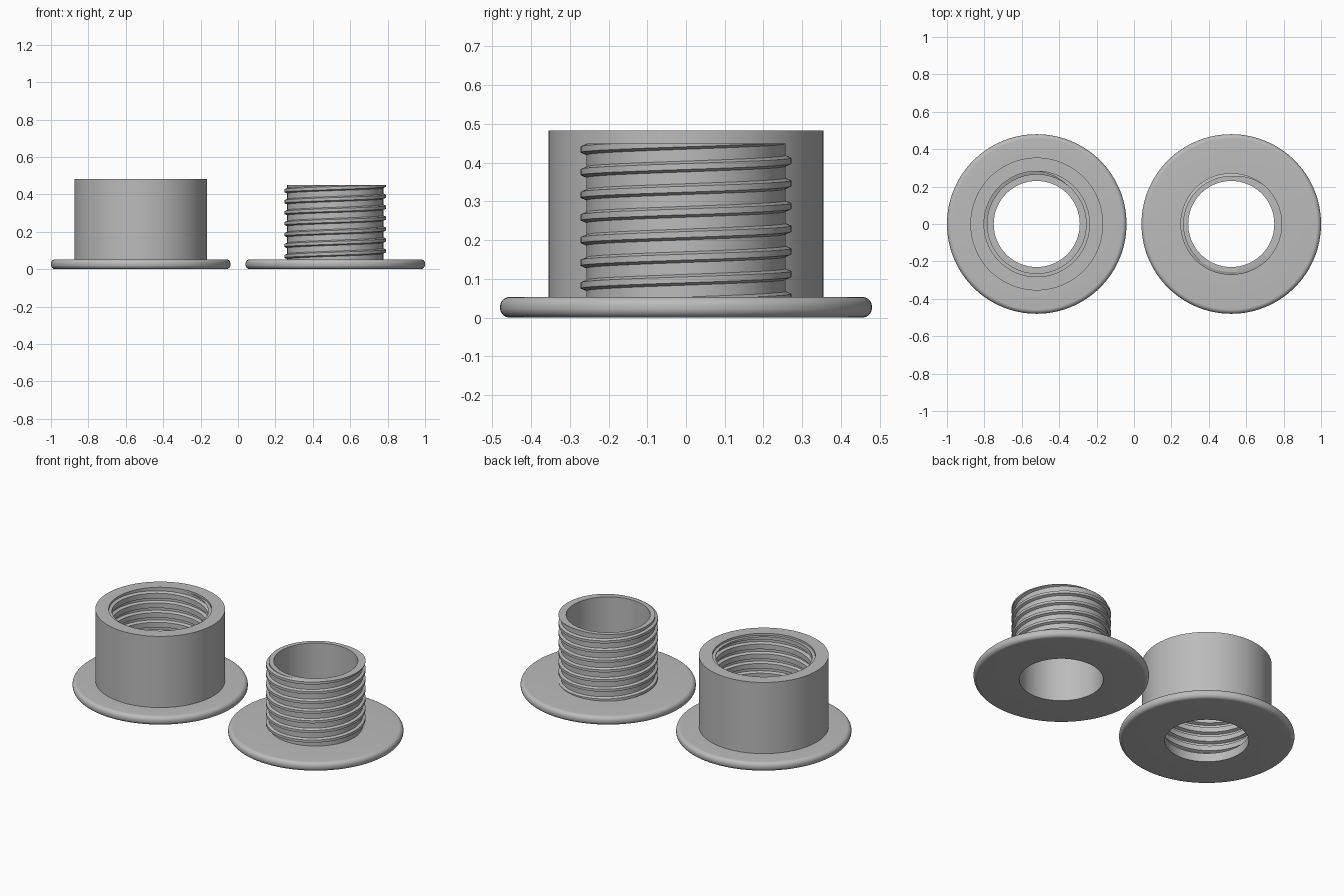
import bpy, bmesh, math

if "Cube" in bpy.data.objects:
    bpy.data.objects.remove(bpy.data.objects["Cube"], do_unlink=True)

SEG = 128
PITCH = 0.0585
CREST_Z = 0.39       # height of one crest at angle zero
CREST, BASE = 0.13, 0.24   # half widths of the thread, as fractions of the pitch
FLANGE_TOP = 0.053
BORE = 0.23

grey = bpy.data.materials.new("light_grey")
grey.use_nodes = True
grey.diffuse_color = (0.5, 0.5, 0.5, 1)
grey.node_tree.nodes["Principled BSDF"].inputs["Base Color"].default_value = (0.5, 0.5, 0.5, 1)


def grid(bm, rows, point, flip=False):
    """Sweep rows of (radius, height) around the z axis."""
    cols = []
    for i in range(SEG + 1):
        a = 2 * math.pi * i / SEG
        ring = [point(row, i / SEG) for row in rows]
        cols.append([bm.verts.new((r * math.cos(a), r * math.sin(a), z)) for r, z in ring])
    for left, right in zip(cols, cols[1:]):
        for j in range(len(rows) - 1):
            quad = [left[j], right[j], right[j + 1], left[j + 1]]
            bm.faces.new(quad[::-1] if flip else quad)


def lathe(bm, profile):
    grid(bm, profile, lambda p, turn: p)


def thread(bm, minor, major, top, cap, flip=False):
    """Helical trapezoid thread, trimmed flat at both ends and capped to a radius."""
    def radius(z, turn):
        phase = (z - CREST_Z) / PITCH - turn
        d = abs(phase - round(phase))
        t = min(1, max(0, (BASE - d) / (BASE - CREST)))
        return minor + (major - minor) * t

    rows = [k + f for k in range(-8, 4) for f in (-BASE, -CREST, CREST, BASE)]

    def point(row, turn):
        if row is None:
            return cap, top
        z = min(top, max(FLANGE_TOP, CREST_Z + (row + turn) * PITCH))
        return radius(z, turn), z

    grid(bm, rows + [None], point, flip)


def flange_rim(radius=0.48, fillet=0.024):
    """Rounded outer edge of the flange, from the underside to the top."""
    c = radius - fillet
    low = [(c + fillet * math.sin(a), fillet - fillet * math.cos(a))
           for a in [math.pi / 2 * i / 8 for i in range(9)]]
    return low + [(r, FLANGE_TOP - z) for r, z in reversed(low)]


def finish(bm, name, x):
    bmesh.ops.remove_doubles(bm, verts=bm.verts, dist=0.00002)
    bmesh.ops.dissolve_degenerate(bm, edges=bm.edges, dist=0.00002)
    mesh = bpy.data.meshes.new(name)
    bm.to_mesh(mesh)
    bm.free()
    mesh.materials.append(grey)
    obj = bpy.data.objects.new(name, mesh)
    obj.location.x = x
    bpy.context.collection.objects.link(obj)
    bpy.ops.object.select_all(action='DESELECT')
    obj.select_set(True)
    bpy.context.view_layer.objects.active = obj
    bpy.ops.object.shade_smooth_by_angle(angle=math.radians(30))


# Flanged sleeve with an internal thread
TOP, MOUTH = 0.483, 0.282
bm = bmesh.new()
lathe(bm, [(0.29, FLANGE_TOP), (BORE, FLANGE_TOP), (BORE, 0)] + flange_rim()
      + [(0.355, FLANGE_TOP), (0.355, TOP), (MOUTH, TOP), (MOUTH, TOP - 0.012)])
thread(bm, 0.264, 0.282, TOP - 0.012, MOUTH, flip=True)
finish(bm, "threaded_sleeve", -0.52)

# Flanged hollow stem with an external thread
STEM_TOP = 0.449
bm = bmesh.new()
lathe(bm, [(BORE, STEM_TOP), (BORE, 0)] + flange_rim() + [(0.25, FLANGE_TOP)])
thread(bm, 0.257, 0.272, STEM_TOP, BORE)
finish(bm, "threaded_stem", 0.52)
